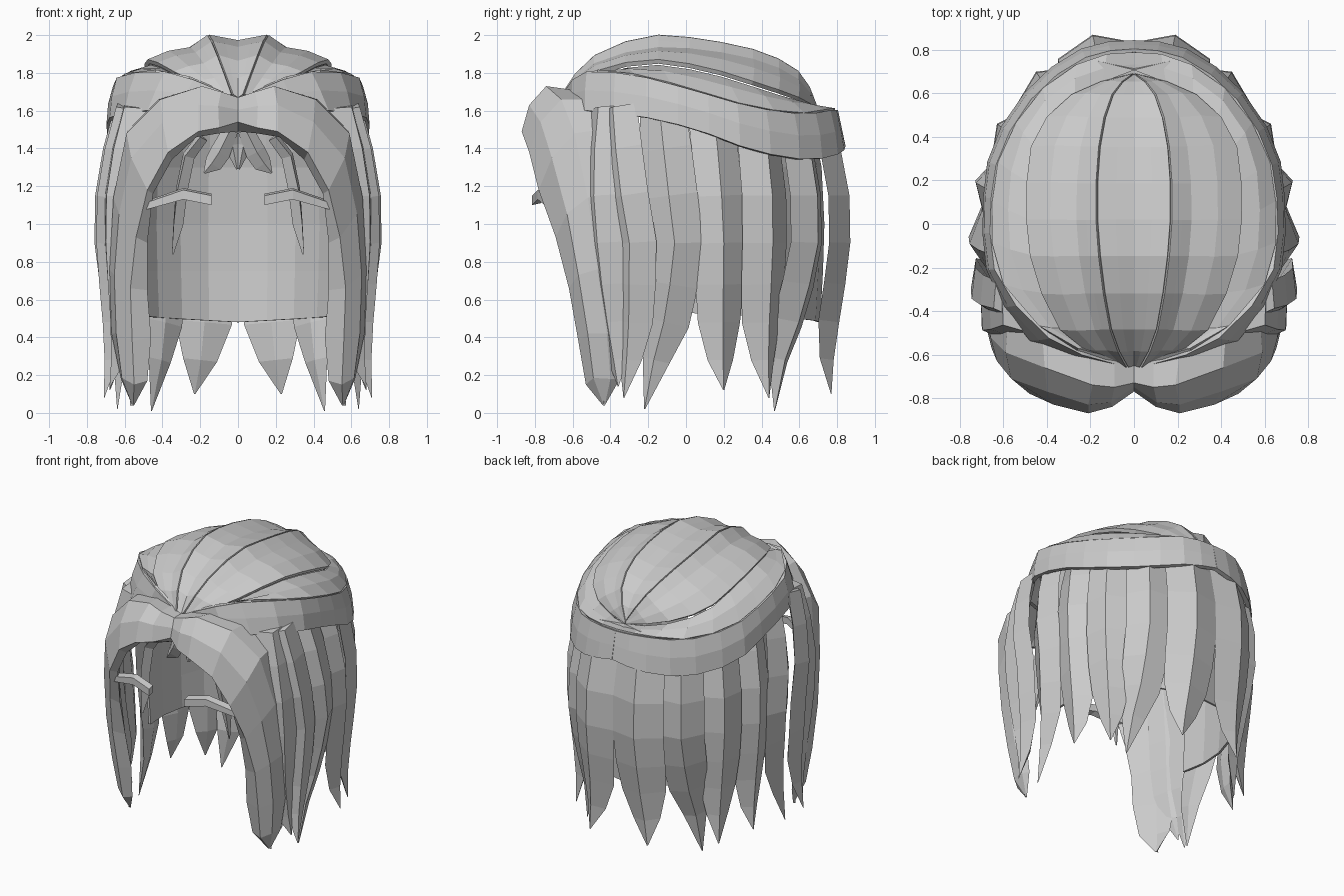
import bpy, math
from mathutils import Vector as V

if "Cube" in bpy.data.objects:
    bpy.data.objects.remove(bpy.data.objects["Cube"])


def finish(name, verts, faces, thick=0):
    me = bpy.data.meshes.new(name)
    me.from_pydata([tuple(v) for v in verts], [], faces)
    ob = bpy.data.objects.new(name, me)
    bpy.context.collection.objects.link(ob)
    if thick:
        m = ob.modifiers.new("thickness", 'SOLIDIFY')
        m.thickness, m.offset = thick, 0
    m = ob.modifiers.new("mirror", 'MIRROR')
    m.use_clip, m.merge_threshold = True, 0.002
    return ob


def loft(name, rows, closed=False, thick=0):
    n = len(rows[0])
    verts = [v for r in rows for v in r]
    faces = []
    for i in range(len(rows) - 1):
        for j in range(n if closed else n - 1):
            k = (j + 1) % n
            faces.append((i*n + j, i*n + k, (i + 1)*n + k, (i + 1)*n + j))
    if closed:
        faces += [tuple(range(n))[::-1], tuple(range((len(rows) - 1)*n, len(rows)*n))]
    return finish(name, verts, faces, thick)


def spline(pts, n):
    p = [V(q) for q in pts]
    p = [2*p[0] - p[1]] + p + [2*p[-1] - p[-2]]
    out, seg = [], len(p) - 3
    for s in range(n + 1):
        f = s/n*seg
        i = min(int(f), seg - 1)
        t = f - i
        a, b, c, d = p[i:i + 4]
        out.append(0.5*(2*b + (c - a)*t + (2*a - 5*b + 4*c - d)*t*t + (3*b - a - 3*c + d)*t**3))
    return out


def strip(name, a, b, bulge, n=11, thick=0.025):
    """Ribbon between two rails, bowed outwards in the middle."""
    rows = []
    for i, (p, q) in enumerate(zip(spline(a, n), spline(b, n))):
        m = (p + q)/2
        m += (m - V((0, 0, 1.1))).normalized()*bulge*math.sin(math.pi*i/n)
        rows.append([p, m, q])
    return loft(name, rows, thick=thick)


def lock(name, path, widths, depth):
    """Tapered lock with a ridge facing away from the vertical axis."""
    rows, p = [], [V(q) for q in path]
    for i, c in enumerate(p):
        t = (p[min(i + 1, len(p) - 1)] - p[max(i - 1, 0)]).normalized()
        o = V((c.x, c.y, 0)).normalized()
        s = t.cross(o).normalized()
        w = widths[i]/2
        d = depth*min(1, widths[i]/max(widths)*1.3)
        rows.append([c, c + s*w - o*d, c - o*d*1.3, c - s*w - o*d])
    return loft(name, rows, closed=True)


# crown segments, running from the front hub to the back hub
r0 = [(0, -.64, 1.66), (0, -.5, 1.84), (0, -.2, 1.955), (0, .1, 1.94), (0, .4, 1.87), (0, .6, 1.77), (0, .68, 1.62)]
r1 = [(.03, -.65, 1.68), (.10, -.5, 1.87), (.15, -.2, 1.985), (.17, .1, 1.965), (.15, .4, 1.9), (.09, .6, 1.79), (0, .68, 1.63)]
r2 = [(.06, -.63, 1.68), (.17, -.5, 1.83), (.24, -.2, 1.92), (.26, .1, 1.91), (.23, .4, 1.85), (.14, .6, 1.75), (0, .68, 1.62)]
r3 = [(.1, -.62, 1.68), (.32, -.5, 1.79), (.46, -.2, 1.86), (.49, .1, 1.82), (.45, .4, 1.73), (.26, .6, 1.66), (0, .68, 1.61)]
strip("crown_centre", r0, r1, .0)
strip("crown_ridge_side", r1, r2, .0)
strip("crown_side", r2, r3, .015)

# lower crown layer and wrapped band
r3b = [(x*.97, y, z - .03) for x, y, z in r3]
r4 = [(.08, -.63, 1.7), (.36, -.53, 1.80), (.61, -.25, 1.78), (.645, .05, 1.70), (.60, .33, 1.62), (.43, .6, 1.58), (.2, .76, 1.6), (0, .79, 1.6)]
r5 = [(.12, -.62, 1.62), (.45, -.54, 1.60), (.65, -.25, 1.57), (.68, .05, 1.5), (.64, .35, 1.39), (.46, .63, 1.34), (.22, .8, 1.37), (0, .83, 1.41)]
strip("crown_lower_layer", r3b, r4, .02)
strip("wrapped_band", r4, r5, .012, n=13, thick=.03)

# hanging locks: ridge position, tip, width, forward lean at the top
hang = [((.70, -.47), (.68, -.36, .14), .24, .06),
        ((.75, -.30), (.71, -.33, .08), .25, .13),
        ((.76, -.06), (.64, -.22, .02), .29, .09),
        ((.73, .20), (.68, .20, .12), .27, .03),
        ((.63, .46), (.57, .44, .08), .29, 0),
        ((.45, .70), (.46, .47, .01), .30, 0),
        ((.19, .87), (.23, .77, .10), .36, 0)]
levels = [(1.62, .86), (1.4, .94), (1.15, .995), (.9, 1.0), (.68, .985), (.48, .96), (.28, .93)]
for i, ((x, y), tip, w, lean) in enumerate(hang):
    tip = V(tip)
    path = []
    for z, s in levels:
        p = V((x*s, y*s - lean*max(0, (z - .9)/.72), z))
        if z < .9:
            f = .7 if z < .3 else ((.9 - z)/.9)**1.3
            p = p.lerp(V((tip.x, tip.y, z)), f)
        path.append(p)
    path.append(tip)
    lock("hanging_lock_%d" % (i + 1), path, [w*k for k in (.85, .95, 1, 1, .97, .86, .52, .02)], .075)

# inner shell behind the locks
rows = []
for z, s in ((1.6, .88), (1.3, .96), (1.0, .98), (.75, .97), (.48, .95)):
    rows.append([V((.63*s*math.cos(math.radians(a)), .74*s*math.sin(math.radians(a)),
                    z + (.05*(1 - a/90) if z < .5 else 0))) for a in range(-15, 91, 15)])
loft("inner_shell", rows, thick=.015)

# swept fringe: inner edge, ridge, outer edge, back edge per row
fringe = [[(0, -.70, 1.49), (0, -.77, 1.54), (0, -.73, 1.67), (0, -.64, 1.67)],
          [(.10, -.77, 1.48), (.10, -.84, 1.51), (.09, -.75, 1.70), (.09, -.62, 1.70)],
          [(.22, -.79, 1.46), (.21, -.87, 1.49), (.19, -.74, 1.73), (.21, -.60, 1.71)],
          [(.35, -.77, 1.34), (.37, -.83, 1.38), (.41, -.66, 1.66), (.42, -.53, 1.66)],
          [(.45, -.73, 1.16), (.48, -.78, 1.18), (.59, -.59, 1.48), (.58, -.45, 1.50)],
          [(.48, -.66, .90), (.54, -.69, .93), (.66, -.52, 1.14), (.65, -.40, 1.16)],
          [(.48, -.60, .65), (.57, -.62, .66), (.68, -.47, .76), (.66, -.36, .78)],
          [(.46, -.56, .40), (.56, -.57, .38), (.67, -.42, .42), (.64, -.34, .42)],
          [(.48, -.52, .17), (.55, -.53, .15), (.62, -.40, .18), (.60, -.35, .18)],
          [(.55, -.44, .04), (.555, -.44, .04), (.56, -.43, .04), (.555, -.43, .04)]]
rows = []
for i, r in enumerate(fringe):
    a, m, b, c = map(V, r)
    push = V((.03 if i > 3 else .01, -.025, .02)) if 0 < i < 9 else V()
    inner = (a + c)/2 + V((.02 if i > 3 else 0, 0, 0))
    rows.append([a, m, (m + b)/2 + push, b, c, inner])
loft("swept_fringe", rows, closed=True)

# thin inner locks and short centre locks under the fringe
lock("inner_thin_lock", [(.20, -.68, 1.46), (.28, -.67, 1.36), (.32, -.65, 1.18), (.34, -.62, 1.0), (.35, -.6, .84)],
     [.06, .07, .07, .06, .01], .05)
lock("short_side_lock", [(.04, -.62, 1.5), (.10, -.6, 1.38), (.14, -.58, 1.32), (.18, -.56, 1.27)],
     [.08, .11, .10, .01], .04)
lock("short_centre_lock", [(.03, -.6, 1.52), (.03, -.58, 1.42), (.005, -.57, 1.29)],
     [.10, .10, .01], .04)

# eyebrows: bent bars
rows = []
for x, y, z, h in ((.14, -.80, 1.125, .025), (.29, -.77, 1.155, .025), (.50, -.70, 1.09, .018)):
    rows.append([V((x, y - .015, z - h)), V((x, y + .03, z - h + .01)),
                 V((x, y + .03, z + h + .01)), V((x, y - .015, z + h))])
loft("eyebrow", rows, closed=True)
